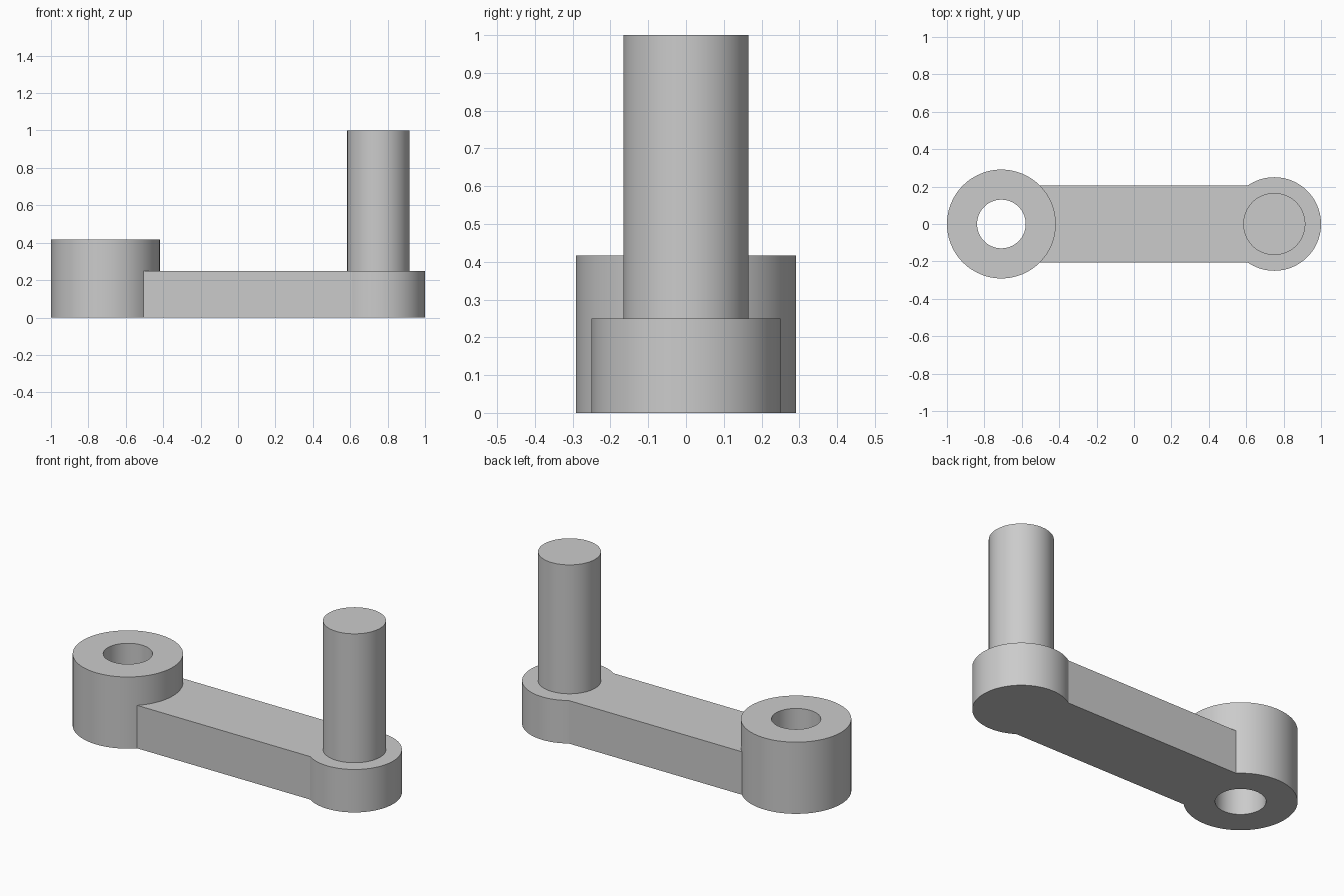
import bpy, bmesh
from math import sin, cos, pi, asin

cube = bpy.data.objects.get("Cube")
if cube:
    bpy.data.objects.remove(cube)

# Shared dimensions
HUB_X, HUB_R, BORE_R, HUB_H = -0.709, 0.291, 0.13, 0.417
BOSS_X, BOSS_R, ARM_H = 0.75, 0.25, 0.25
PIN_R, PIN_TOP = 0.166, 1.0
ARM_W = 0.207
SEGMENTS = 96

steel = bpy.data.materials.new("plain_grey")
grey = (0.6, 0.6, 0.6, 1)
steel.diffuse_color = grey
steel.use_nodes = True
steel.node_tree.nodes["Principled BSDF"].inputs["Base Color"].default_value = grey


def arc(cx, r, start, end, steps):
    """Points along an arc centred on the arm's axis."""
    angles = [start + (end - start) * i / steps for i in range(steps + 1)]
    return [(cx + r * cos(a), r * sin(a)) for a in angles]


def circle(cx, r):
    return arc(cx, r, 0, 2 * pi, SEGMENTS)[:-1]


def finish(name, bm):
    bmesh.ops.recalc_face_normals(bm, faces=bm.faces)
    mesh = bpy.data.meshes.new(name)
    bm.to_mesh(mesh)
    bm.free()
    mesh.materials.append(steel)
    obj = bpy.data.objects.new(name, mesh)
    bpy.context.collection.objects.link(obj)
    bpy.ops.object.select_all(action="DESELECT")
    obj.select_set(True)
    bpy.context.view_layer.objects.active = obj
    bpy.ops.object.shade_smooth_by_angle(angle=pi / 6)
    return obj


def prism(name, outline, z0, z1):
    """Closed solid from a flat outline."""
    bm = bmesh.new()
    rings = [[bm.verts.new((x, y, z)) for x, y in outline] for z in (z0, z1)]
    for ring in rings:
        bm.faces.new(ring)
    n = len(outline)
    for i in range(n):
        j = (i + 1) % n
        bm.faces.new((rings[0][i], rings[0][j], rings[1][j], rings[1][i]))
    return finish(name, bm)


def tube(name, cx, outer, inner, z0, z1):
    """Ring with a through bore."""
    bm = bmesh.new()
    section = [(outer, z0), (outer, z1), (inner, z1), (inner, z0)]
    loops = [[bm.verts.new((x, y, z)) for x, y in circle(cx, r)] for r, z in section]
    for k, low in enumerate(loops):
        high = loops[(k + 1) % len(loops)]
        for i in range(SEGMENTS):
            j = (i + 1) % SEGMENTS
            bm.faces.new((low[i], low[j], high[j], high[i]))
    return finish(name, bm)


# Bored hub
tube("bored_hub", HUB_X, HUB_R, BORE_R, 0, HUB_H)

# Arm with rounded end boss, its inner end hugging the hub
hub_angle = asin(ARM_W / HUB_R)
boss_angle = pi - asin(ARM_W / BOSS_R)
outline = arc(BOSS_X, BOSS_R, -boss_angle, boss_angle, 72)
outline += arc(HUB_X, HUB_R, hub_angle, -hub_angle, 24)
prism("crank_arm", outline, 0, ARM_H)

# Upright handle pin
prism("handle_pin", circle(BOSS_X, PIN_R), ARM_H, PIN_TOP)
